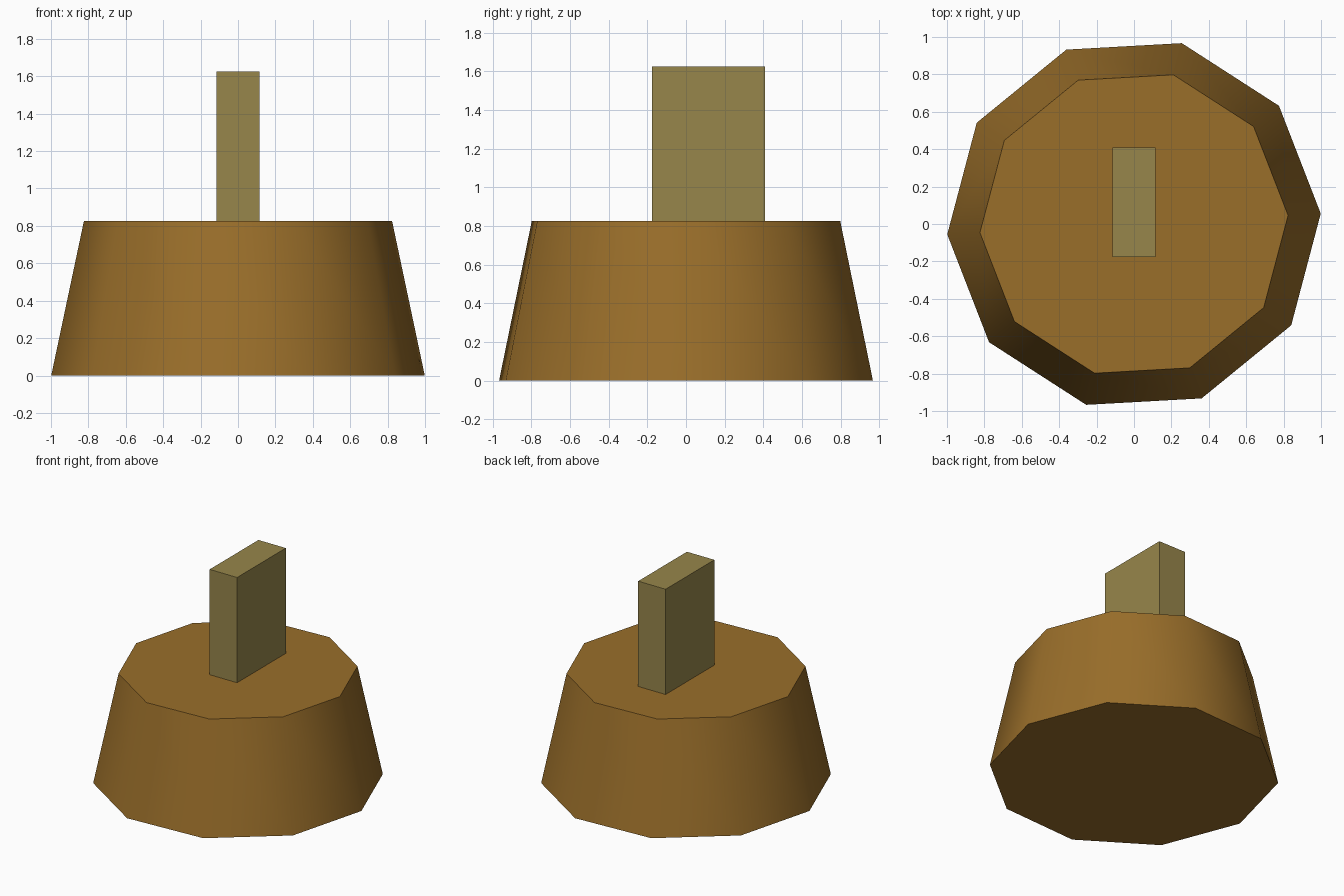
import bpy
import math

if "Cube" in bpy.data.objects:
    bpy.data.objects.remove(bpy.data.objects["Cube"])


def paint(obj, name, color):
    mat = bpy.data.materials.new(name)
    mat.diffuse_color = (*color, 1)
    mat.use_nodes = True
    mat.node_tree.nodes["Principled BSDF"].inputs["Base Color"].default_value = mat.diffuse_color
    obj.data.materials.append(mat)


# Tapered ten-sided base, turned slightly about z
SIDES, R_BOTTOM, R_TOP, HEIGHT = 10, 1.0, 0.825, 0.826
bpy.ops.mesh.primitive_cone_add(vertices=SIDES, radius1=R_BOTTOM, radius2=R_TOP,
                                depth=HEIGHT, location=(0, 0, HEIGHT / 2))
base = bpy.context.object
base.name = "tapered_base"
first = base.data.vertices[0].co
turn = math.radians(3.2) - math.atan2(first.y, first.x)
base.rotation_euler.z = turn
bpy.ops.object.transform_apply(location=True, rotation=True, scale=True)
bpy.ops.object.shade_smooth_by_angle(angle=math.radians(50))
paint(base, "orange_brown", (0.32, 0.156, 0.023))

# Upright slab standing on the base, set towards the back
SLAB_TOP = 1.626
bpy.ops.mesh.primitive_cube_add(size=1, location=(0, 0.117, (HEIGHT + SLAB_TOP) / 2))
slab = bpy.context.object
slab.name = "upright_slab"
slab.scale = (0.23, 0.585, SLAB_TOP - HEIGHT)
bpy.ops.object.transform_apply(location=True, rotation=True, scale=True)
paint(slab, "olive_tan", (0.31, 0.24, 0.07))
